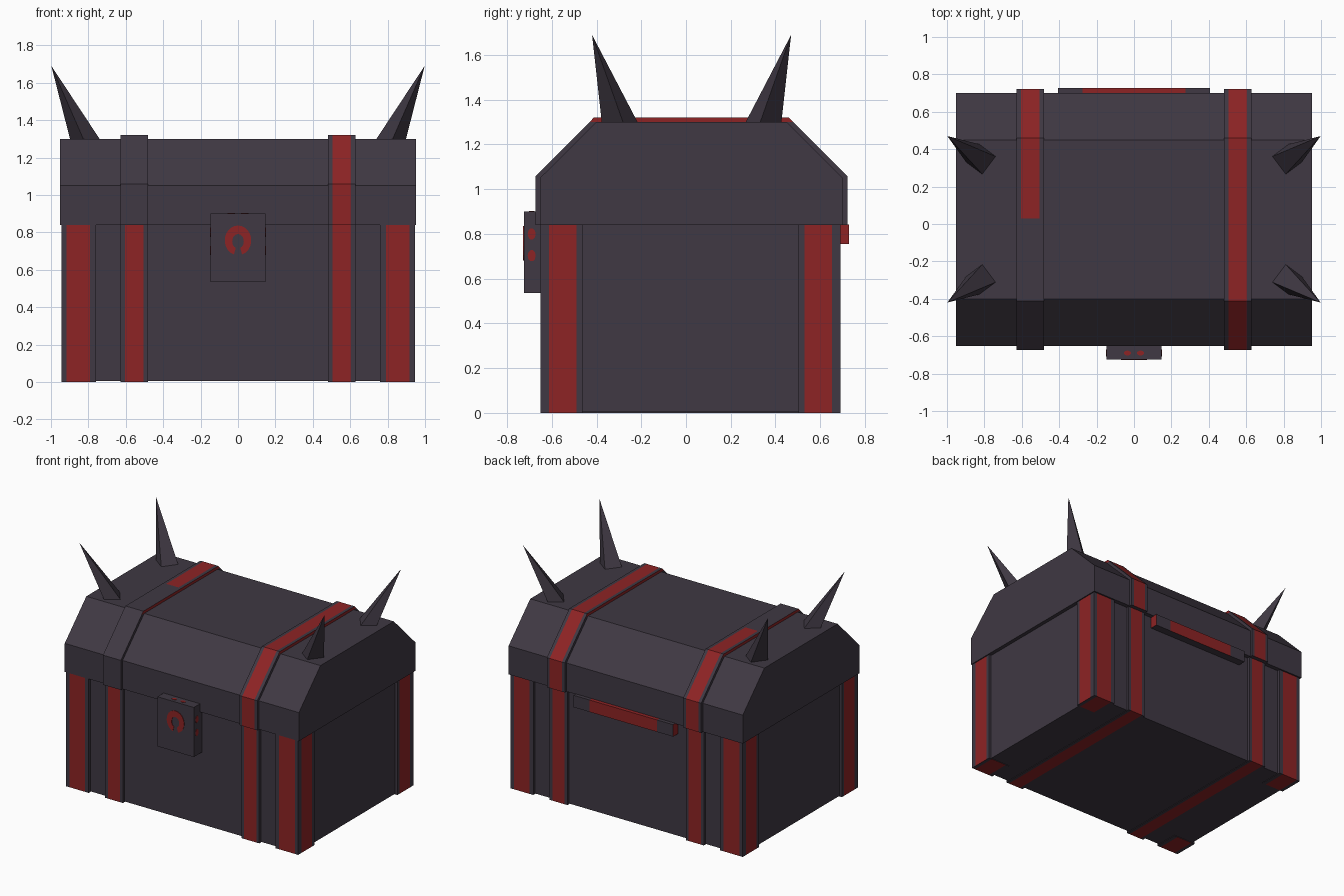
import bpy, bmesh, math
from mathutils import Vector

cube = bpy.data.objects.get("Cube")
if cube:
    bpy.data.objects.remove(cube, do_unlink=True)


def material(name, rgb):
    m = bpy.data.materials.new(name)
    m.use_nodes = True
    m.diffuse_color = (*rgb, 1)
    bsdf = next(n for n in m.node_tree.nodes if n.type == 'BSDF_PRINCIPLED')
    bsdf.inputs["Base Color"].default_value = (*rgb, 1)
    bsdf.inputs["Roughness"].default_value = 0.9
    return m


DARK = material("dark_purple_grey", (0.05, 0.04, 0.056))
RED = material("deep_red", (0.27, 0.017, 0.018))


def finish(name, bm, cuts=(), rule=None):
    """Cut along axis planes, paint faces red where the rule holds."""
    for axis, value in cuts:
        normal = Vector((0, 0, 0))
        normal[axis] = 1
        bmesh.ops.bisect_plane(bm, geom=bm.verts[:] + bm.edges[:] + bm.faces[:],
                               plane_co=normal * value, plane_no=normal)
    bmesh.ops.recalc_face_normals(bm, faces=bm.faces)
    bm.normal_update()
    if rule:
        for f in bm.faces:
            f.material_index = int(rule(f.calc_center_median(), f.normal))
    mesh = bpy.data.meshes.new(name)
    bm.to_mesh(mesh)
    bm.free()
    mesh.materials.append(DARK)
    mesh.materials.append(RED)
    obj = bpy.data.objects.new(name, mesh)
    bpy.context.collection.objects.link(obj)
    return obj


def extrude(points, offset):
    """Solid from a planar outline pushed along offset."""
    bm = bmesh.new()
    face = bm.faces.new([bm.verts.new(p) for p in points])
    geom = bmesh.ops.extrude_face_region(bm, geom=[face])["geom"]
    moved = [v for v in geom if isinstance(v, bmesh.types.BMVert)]
    bmesh.ops.translate(bm, verts=moved, vec=offset)
    if not face.is_valid or len(bm.faces) < len(points) + 2:
        bm.faces.new([v for v in bm.verts if v not in moved])
    return bm


def box(x0, x1, y0, y1, z0, z1):
    return extrude([(x0, y0, z0), (x1, y0, z0), (x1, y1, z0), (x0, y1, z0)],
                   (0, 0, z1 - z0))


MID = 0.02    # depth centre of the chest
BODY_TOP = 0.84

# Body
finish("chest_body", box(-0.925, 0.925, MID - 0.65, MID + 0.65, 0.004, BODY_TOP))

# Corner posts with a red band on each outer face
for sx, side in ((-1, "right"), (1, "left")):
    for sy, end in ((-1, "front"), (1, "back")):
        xs = sorted((sx * 0.76, sx * 0.945))
        ys = sorted((MID + sy * 0.483, MID + sy * 0.67))

        def post_rule(c, n):
            if abs(n.x) > 0.5:
                return n.x * sx > 0 and 0.51 < abs(c.y - MID) < 0.632
            outer = n.y * sy > 0.5 or n.z < -0.5
            return outer and 0.79 < abs(c.x) < 0.918

        cuts = [(0, sx * 0.79), (0, sx * 0.918),
                (1, MID + sy * 0.51), (1, MID + sy * 0.632)]
        finish(f"corner_post_{end}_{side}", box(*xs, *ys, 0, BODY_TOP), cuts, post_rule)


# Lid and its straps share one chamfered profile
def lid_profile(x, grow):
    c = MID + 0.004
    half, flat = 0.677 + grow, 0.426 + grow * 0.5
    shoulder, top = 1.05 + grow * 0.4, 1.30 + grow
    return [(x, c - half, BODY_TOP), (x, c - half, shoulder), (x, c - flat, top),
            (x, c + flat, top), (x, c + half, shoulder), (x, c + half, BODY_TOP)]


finish("lid", extrude(lid_profile(-0.953, 0), (1.906, 0, 0)))

for sx, side in ((-1, "right"), (1, "left")):
    mid_x = sx * 0.555
    band = [(0, mid_x - 0.05), (0, mid_x + 0.05)]

    def in_band(c, n):
        return abs(n.x) < 0.5 and abs(c.x - mid_x) < 0.05

    def lid_rule(c, n):
        if abs(n.x) > 0.5:
            return c.z > 1.30
        return in_band(c, n) and n.z > -0.5 and (sx > 0 or c.y > 0.03)

    finish(f"lid_strap_{side}", extrude(lid_profile(mid_x - 0.073, 0.02), (0.146, 0, 0)),
           band + [(1, 0.03), (2, 1.30)], lid_rule)
    finish(f"body_strap_{side}",
           box(mid_x - 0.073, mid_x + 0.073, MID - 0.67, MID + 0.67, 0, BODY_TOP),
           band, in_band)

# Back handle, red in the middle and on the ends
finish("back_handle", box(-0.405, 0.405, 0.66, 0.728, 0.755, 0.843),
       [(0, -0.275), (0, 0.275)],
       lambda c, n: abs(n.x) > 0.5 or (abs(c.x) < 0.275 and n.z > -0.5))

# Front lock with a horseshoe mark
finish("lock", box(-0.148, 0.148, -0.725, -0.62, 0.535, 0.90))

STEPS = 20
arc = [math.radians(-72 + 324 * i / STEPS) for i in range(STEPS + 1)]
bm = bmesh.new()
rows = []
for a in arc:
    squeeze = 0.5 + 0.5 * max(0, -math.sin(a))
    inner = 0.022 + 0.016 * squeeze
    rows.append([bm.verts.new((r * math.cos(a), -0.7265, 0.757 + 1.12 * r * math.sin(a)))
                 for r in (inner, 0.071)])
for (a, b), (c, d) in zip(rows, rows[1:]):
    bm.faces.new((a, b, d, c))
mark = finish("lock_horseshoe", bm, rule=lambda c, n: True)
solid = mark.modifiers.new("thickness", 'SOLIDIFY')
solid.thickness = 0.003
solid.offset = 0


# Small red studs on the lock's sides and top
def stud(name, center, u, v, depth):
    pts = [Vector(center) + Vector(u) * math.cos(t) + Vector(v) * math.sin(t)
           for t in (math.tau * i / 10 for i in range(10))]
    finish(name, extrude(pts, depth), rule=lambda c, n: True)


for s, side in ((-1, "right"), (1, "left")):
    for z, level in ((0.80, "upper"), (0.703, "lower")):
        stud(f"lock_stud_{side}_{level}", (s * 0.147, -0.69, z),
             (0, 0.018, 0), (0, 0, 0.026), (s * 0.003, 0, 0))
    stud(f"lock_stud_top_{side}", (s * 0.035, -0.69, 0.899),
         (0.02, 0, 0), (0, 0.013, 0), (0, 0, 0.003))

# Four-sided spikes leaning outwards from the lid corners
for sx, side in ((-1, "right"), (1, "left")):
    for sy, end in ((-1, "front"), (1, "back")):
        base = Vector((sx * 0.817, 0.025 + sy * 0.32, 1.295))
        out = Vector((sx * 0.8, sy * 0.6, 0))
        across = Vector((-out.y, out.x, 0))
        tip = Vector((sx * 0.998, 0.025 + sy * 0.445, 1.69))
        bm = bmesh.new()
        ring = [bm.verts.new(base + out * 0.055 * i + across * 0.06 * j)
                for i, j in ((-1, -1), (1, -1), (1, 1), (-1, 1))]
        point = bm.verts.new(tip)
        bm.faces.new(ring)
        for i in range(4):
            bm.faces.new((ring[i], ring[(i + 1) % 4], point))
        finish(f"spike_{end}_{side}", bm)
